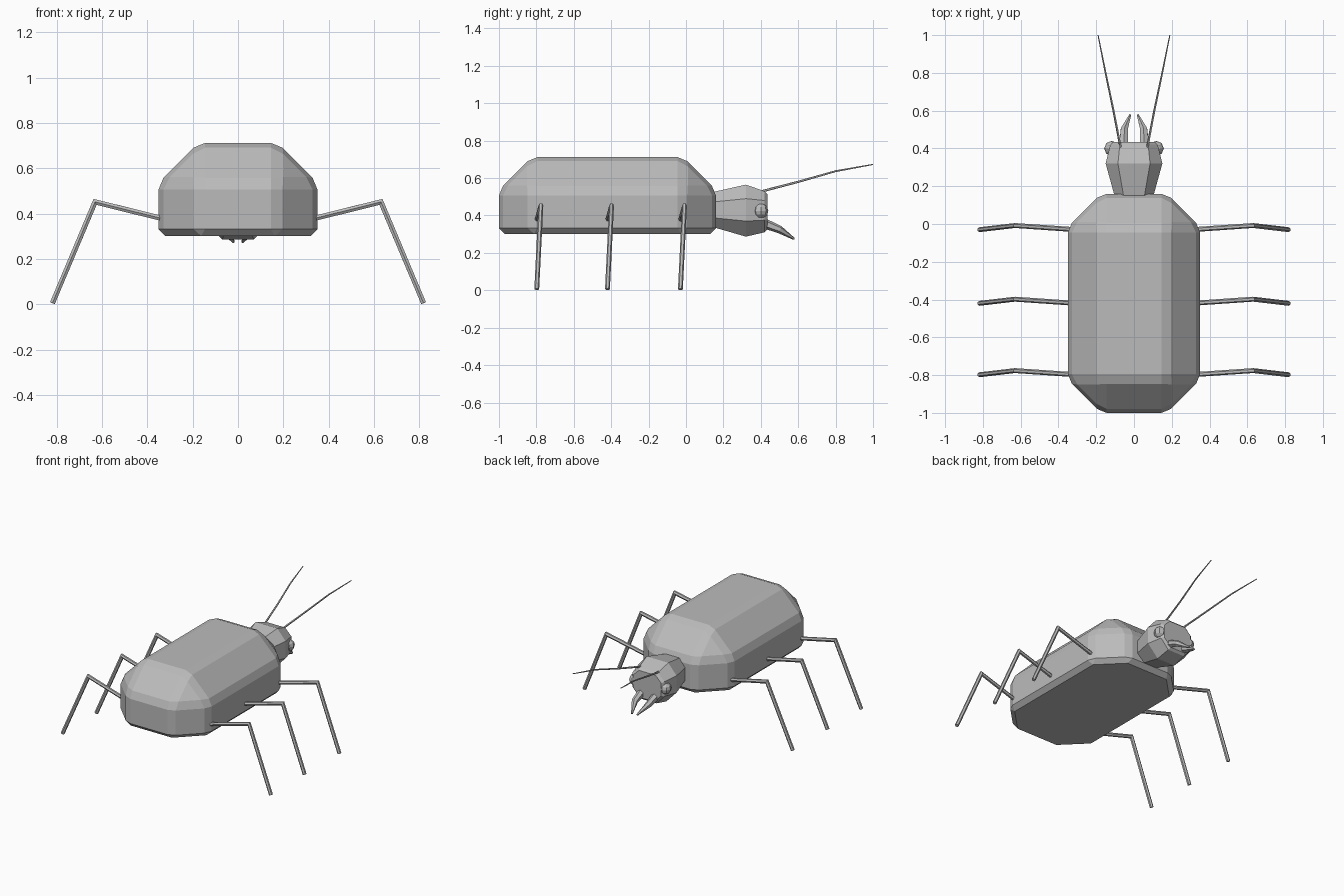
import bpy, bmesh, math
from mathutils import Vector

if "Cube" in bpy.data.objects:
    bpy.data.objects.remove(bpy.data.objects["Cube"])

grey = bpy.data.materials.new("shell grey")
grey.diffuse_color = (0.5, 0.5, 0.5, 1)
grey.use_nodes = True
grey.node_tree.nodes["Principled BSDF"].inputs["Base Color"].default_value = grey.diffuse_color


def finish(name, bm):
    bmesh.ops.recalc_face_normals(bm, faces=bm.faces[:])
    me = bpy.data.meshes.new(name)
    bm.to_mesh(me)
    bm.free()
    me.materials.append(grey)
    ob = bpy.data.objects.new(name, me)
    bpy.context.collection.objects.link(ob)
    return ob


def loft(bm, rings):
    """Skin a list of equal-length point rings and cap both ends."""
    vs = [[bm.verts.new(p) for p in r] for r in rings]
    n = len(rings[0])
    for a, b in zip(vs, vs[1:]):
        for i in range(n):
            j = (i + 1) % n
            bm.faces.new((a[i], a[j], b[j], b[i]))
    bm.faces.new(vs[0][::-1])
    bm.faces.new(vs[-1])


def limb(name, pts, radii, sides=6):
    """Tapered faceted tube with mitred joints."""
    pts = [Vector(p) for p in pts]
    rings = []
    for i, p in enumerate(pts):
        d0 = (pts[max(i, 1)] - pts[max(i, 1) - 1]).normalized()
        k = min(i, len(pts) - 2)
        d1 = (pts[k + 1] - pts[k]).normalized()
        t = (d0 + d1).normalized()
        ref = Vector((0, 1, 0)) if abs(t.y) < 0.7 else Vector((0, 0, 1))
        u = t.cross(ref).normalized()
        v = t.cross(u)
        stretch = 1 / max(t.dot(d1), 0.5)
        rings.append([p + radii[i] * (u * math.cos(a) * stretch + v * math.sin(a))
                      for a in (math.tau * (s + 0.5) / sides for s in range(sides))])
    bm = bmesh.new()
    loft(bm, rings)
    return finish(name, bm)


# Body: box with wide chamfers above, then a narrow bevel on every edge
bm = bmesh.new()
bmesh.ops.create_cube(bm, size=1)
for v in bm.verts:
    v.co = (v.co.x * 0.70, v.co.y * 1.16 - 0.42, v.co.z * 0.41 + 0.507)
wide = [e for e in bm.edges if max(v.co.z for v in e.verts) > 0.5]
bmesh.ops.bevel(bm, geom=wide, offset=0.175, segments=1, profile=0.5, affect='EDGES')
bmesh.ops.bevel(bm, geom=bm.edges[:], offset=0.03, segments=1, profile=0.5, affect='EDGES')
finish("body", bm)


# Head: chamfered cross-sections from neck to face
def section(y, w, top_w, low_w, z0, z1, z2, z3):
    half = [(low_w, z0), (w, z1), (w, z2), (top_w, z3)]
    return [(x, y, z) for x, z in half] + [(-x, y, z) for x, z in half[::-1]]


bm = bmesh.new()
loft(bm, [
    section(0.12, 0.095, 0.05, 0.045, 0.345, 0.39, 0.47, 0.52),
    section(0.32, 0.150, 0.085, 0.07, 0.287, 0.37, 0.49, 0.565),
    section(0.42, 0.125, 0.075, 0.065, 0.31, 0.375, 0.48, 0.53),
    section(0.435, 0.110, 0.065, 0.055, 0.325, 0.38, 0.47, 0.515),
])
finish("head", bm)

for side, s in (("left", -1), ("right", 1)):
    # Eye
    bm = bmesh.new()
    bmesh.ops.create_uvsphere(bm, u_segments=8, v_segments=6, radius=0.04)
    for v in bm.verts:
        v.co += Vector((s * 0.118, 0.40, 0.425))
    finish(f"{side}_eye", bm)

    # Antenna
    limb(f"{side}_antenna",
         [(s * 0.06, 0.35, 0.515), (s * 0.108, 0.6, 0.58),
          (s * 0.15, 0.8, 0.637), (s * 0.19, 1.0, 0.673)],
         [0.007, 0.006, 0.005, 0.003], 5)

    # Mandible
    limb(f"{side}_mandible",
         [(s * 0.055, 0.40, 0.365), (s * 0.052, 0.50, 0.325), (s * 0.02, 0.578, 0.275)],
         [0.028, 0.021, 0.006], 6)

    # Three legs
    for row, y in (("front", -0.02), ("middle", -0.41), ("rear", -0.788)):
        limb(f"{side}_{row}_leg",
             [(s * 0.28, y - 0.012, 0.365), (s * 0.63, y + 0.012, 0.452),
              (s * 0.818, y - 0.01, 0.006)],
             [0.013, 0.013, 0.013], 6)
